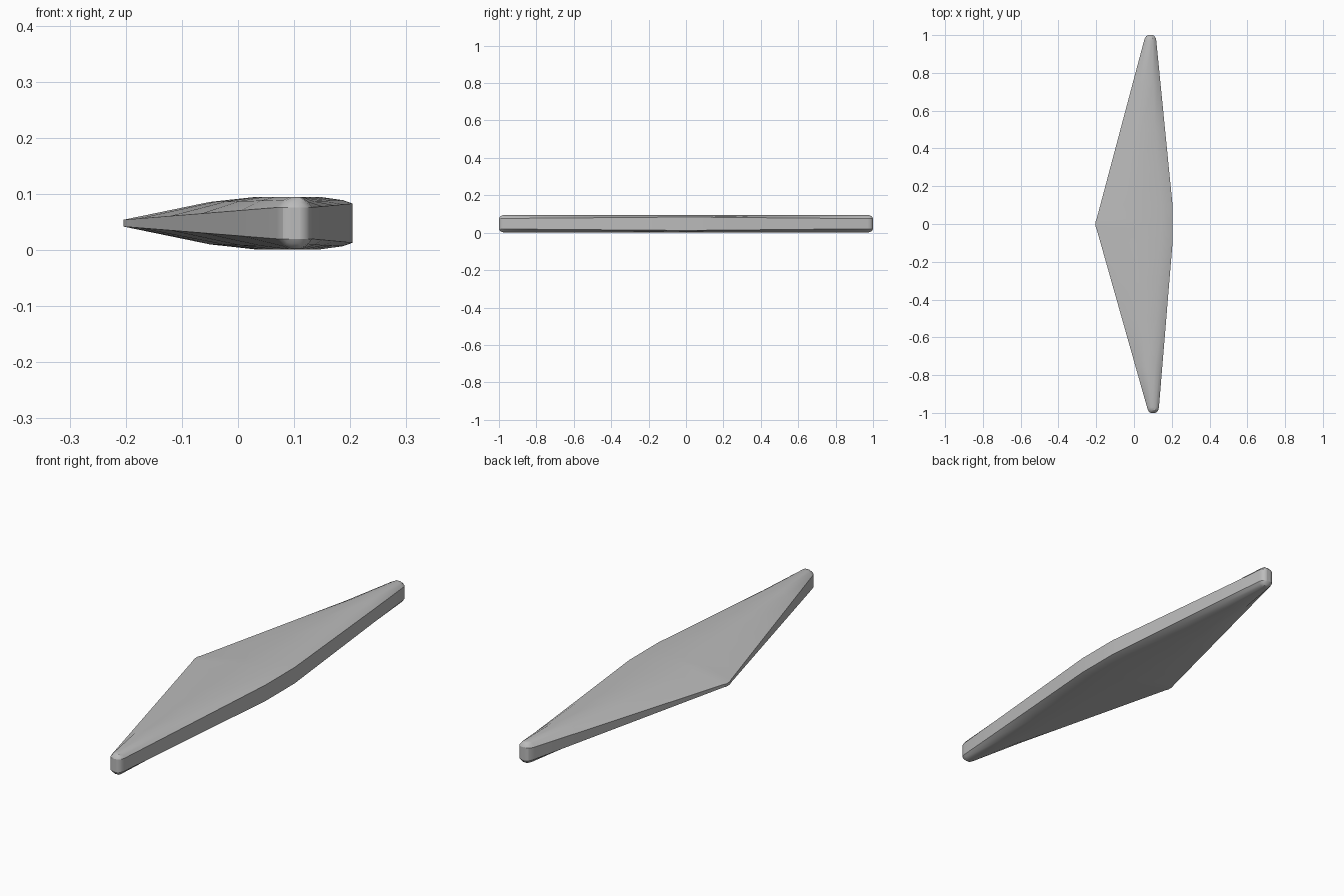
import bpy
import bmesh

cube = bpy.data.objects.get("Cube")
if cube:
    bpy.data.objects.remove(cube, do_unlink=True)

grey = bpy.data.materials.new("mid_grey")
grey.use_nodes = True
colour = (0.5, 0.5, 0.5, 1)
grey.diffuse_color = colour
grey.node_tree.nodes["Principled BSDF"].inputs["Base Color"].default_value = colour

MID_Z = 0.048
HALF = 0.0468


def lerp(a, b, t):
    return a + (b - a) * t


def wall_left(x):
    # the left wall is a thin edge in the middle and thickens to the tips
    return lerp(0.006, 0.028, min(1, (x + 0.205) / 0.275))


def wall_right(x):
    return lerp(0.028, 0.035, min(1, max(0, (x - 0.13) / 0.074)))


# Plan outline stations: y, left x, right x, crown amount
front_tip = [(-1.0, 0.09, 0.112, 0), (-0.995, 0.08, 0.122, 0.45),
             (-0.985, 0.074, 0.129, 0.9), (-0.97, 0.069, 0.132, 1)]
back_tip = [(0.97, 0.053, 0.118, 1), (0.985, 0.058, 0.115, 0.9),
            (0.995, 0.065, 0.108, 0.45), (1.0, 0.076, 0.098, 0)]


def wing(tip, side):
    # straight edges running from the middle to one tip
    rows = []
    for d in (0.03, 0.1, 0.3, 0.5, 0.75):
        left = lerp(-0.197, tip[1], (d - 0.03) / 0.94)
        right = lerp(0.204, tip[2], max(0, (d - 0.1) / 0.87))
        rows.append((side * d, left, right, 1))
    return rows


middle = [(-0.012, -0.204, 0.204, 1), (0.012, -0.204, 0.204, 1)]
stations = (front_tip + wing(front_tip[-1], -1)[::-1] + middle
            + wing(back_tip[0], 1) + back_tip)

# Crown profile: position across at the middle, at the tips, share of rise
crown = [(0, 0, 0), (0.38, 0.18, 0.7), (0.58, 0.36, 1),
         (0.86, 0.7, 1), (0.96, 0.88, 0.55), (1, 1, 0)]


def section(y, left, right, amount):
    upper = []
    for mid_u, tip_u, rise in crown:
        u = lerp(mid_u, tip_u, abs(y))
        rim = lerp(wall_left(left), wall_right(right), u)
        upper.append((lerp(left, right, u), lerp(rim, HALF, rise * amount)))
    return ([(x, y, MID_Z + h) for x, h in upper]
            + [(x, y, MID_Z - h) for x, h in reversed(upper)])


# Loft the body through its sections
bm = bmesh.new()
rings = [[bm.verts.new(p) for p in section(*s)] for s in stations]
for a, b in zip(rings, rings[1:]):
    for i in range(len(a)):
        j = (i + 1) % len(a)
        bm.faces.new((a[i], a[j], b[j], b[i]))
bm.faces.new(rings[0])
bm.faces.new(rings[-1])
bmesh.ops.recalc_face_normals(bm, faces=bm.faces[:])
mesh = bpy.data.meshes.new("tapered_blade")
bm.to_mesh(mesh)
bm.free()
mesh.materials.append(grey)
blade = bpy.data.objects.new("tapered_blade", mesh)
bpy.context.collection.objects.link(blade)

# Smooth shading with crisp rims
bpy.ops.object.select_all(action="DESELECT")
blade.select_set(True)
bpy.context.view_layer.objects.active = blade
bpy.ops.object.shade_smooth_by_angle(angle=0.5)
